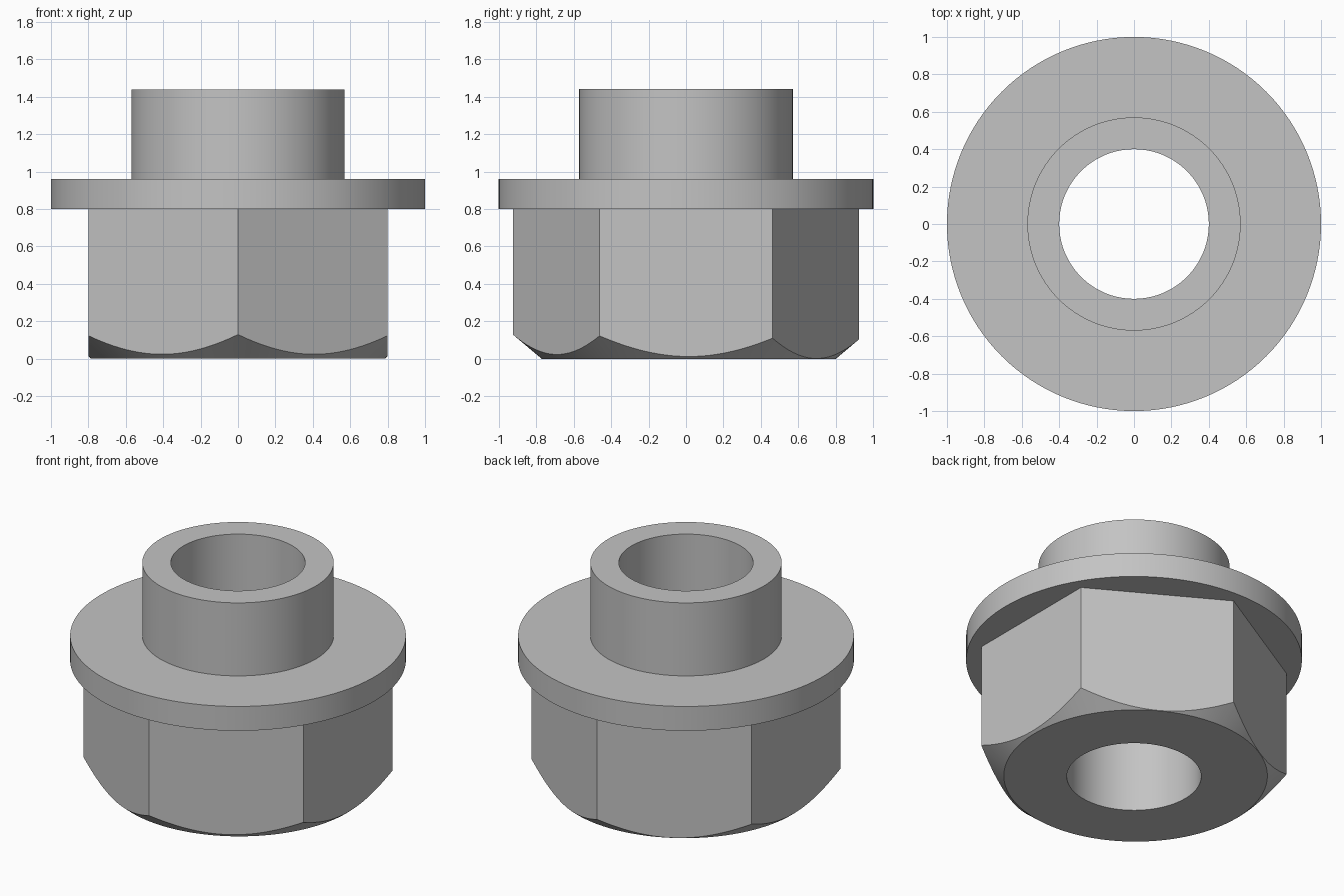
import bpy, bmesh, math

old = bpy.data.objects.get("Cube")
if old:
    bpy.data.objects.remove(old, do_unlink=True)

SIDES = 128
APOTHEM = 0.8
BORE = 0.4

steel = bpy.data.materials.new("plain grey metal")
steel.use_nodes = True
GREY = (0.55, 0.55, 0.55, 1)
steel.diffuse_color = GREY
steel.node_tree.nodes["Principled BSDF"].inputs["Base Color"].default_value = GREY


def add_solid(name, rings, sides=SIDES, turn=0.0, y=0.0):
    """Closed solid of revolution from (radius, z) rings, bottom to top."""
    bm = bmesh.new()
    loops = []
    for r, z in rings:
        angles = [turn + math.tau * i / sides for i in range(sides)]
        loops.append([bm.verts.new((r * math.cos(a), y + r * math.sin(a), z))
                      for a in angles])
    for low, high in zip(loops, loops[1:]):
        for i in range(sides):
            j = (i + 1) % sides
            bm.faces.new((low[i], low[j], high[j], high[i]))
    bm.faces.new(loops[0][::-1])
    bm.faces.new(loops[-1])
    mesh = bpy.data.meshes.new(name)
    bm.to_mesh(mesh)
    bm.free()
    mesh.materials.append(steel)
    obj = bpy.data.objects.new(name, mesh)
    bpy.context.collection.objects.link(obj)
    return obj


def combine(target, other, operation):
    """Apply a boolean to target and discard the helper."""
    mod = target.modifiers.new(operation.lower(), "BOOLEAN")
    mod.operation = operation
    mod.solver = "EXACT"
    mod.object = other
    bpy.context.view_layer.objects.active = target
    bpy.ops.object.modifier_apply(modifier=mod.name)
    bpy.data.objects.remove(other, do_unlink=True)


# Hexagonal body with corners facing front and back
corner = APOTHEM / math.cos(math.pi / 6)
nut = add_solid("flanged_hex_fitting", [(corner, 0), (corner, 0.88)],
                sides=6, turn=math.pi / 6)

# Conical chamfer on the lower corners, slightly off centre
run = 0.4
cone = add_solid("chamfer_cone",
                 [(0.785 - 0.012, -0.01), (0.785 + run, run * 0.84),
                  (0.785 + run, 1.0)], y=0.015)
combine(nut, cone, "INTERSECT")

# Round flange and the collar above it
flange = add_solid("flange_and_collar",
                   [(1, 0.8), (1, 0.96), (0.57, 0.96), (0.57, 1.44)])
combine(nut, flange, "UNION")

# Bore through the whole part
bore = add_solid("bore_cutter", [(BORE, -0.2), (BORE, 1.7)])
combine(nut, bore, "DIFFERENCE")

# Smooth round walls, crisp edges
bpy.ops.object.select_all(action="DESELECT")
nut.select_set(True)
bpy.context.view_layer.objects.active = nut
bpy.ops.object.shade_smooth_by_angle(angle=math.radians(25))
